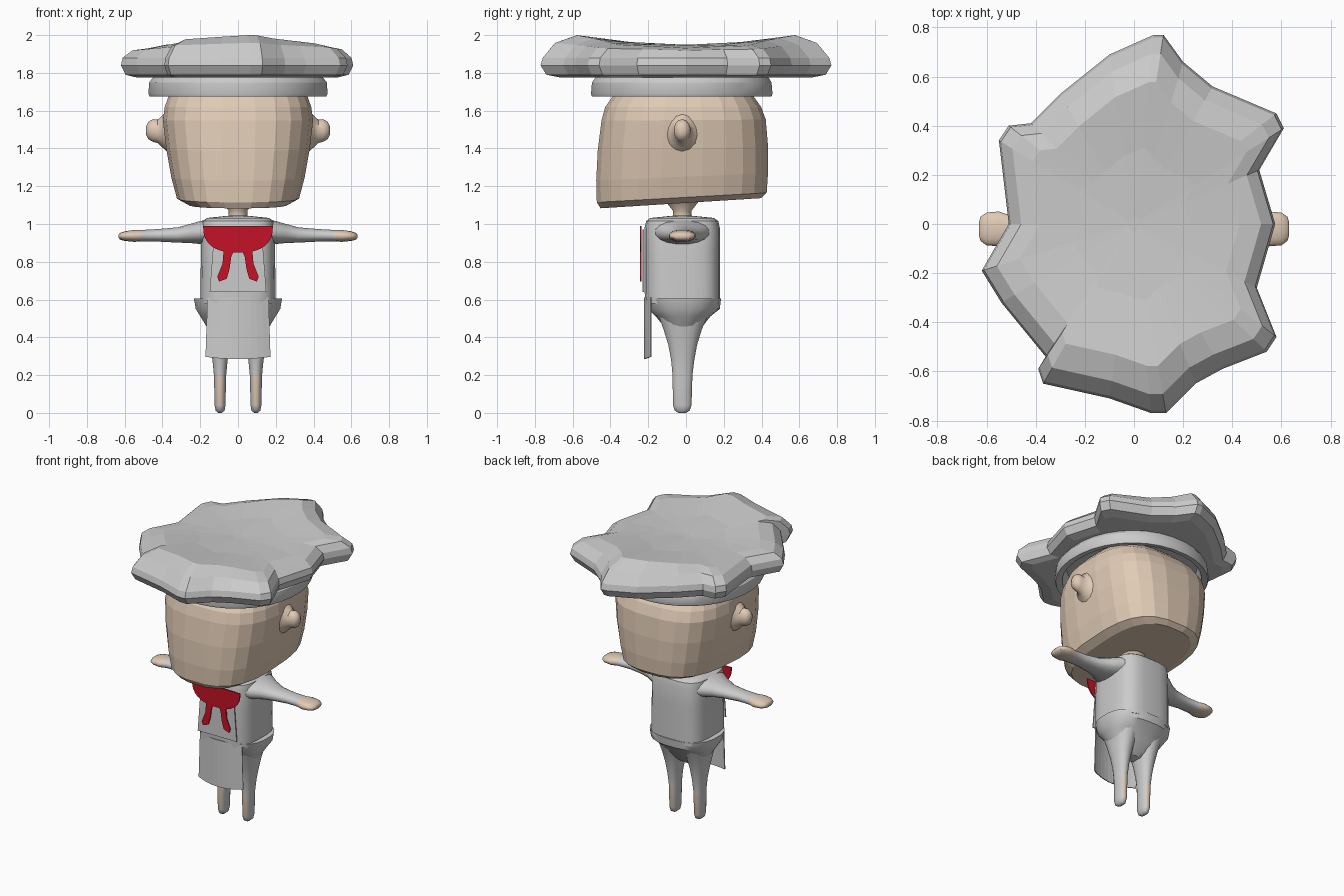
import bpy, bmesh, math
from math import cos, sin, pi

cube = bpy.data.objects.get("Cube")
if cube:
    bpy.data.objects.remove(cube, do_unlink=True)


def material(name, rgb):
    mat = bpy.data.materials.new(name)
    mat.use_nodes = True
    colour = (*rgb, 1)
    mat.diffuse_color = colour
    mat.node_tree.nodes["Principled BSDF"].inputs["Base Color"].default_value = colour
    return mat


cloth = material("cloth_white", (.6, .6, .6))
skin = material("skin", (.74, .59, .46))
red = material("scarf_red", (.56, .006, .02))


def power(value, exponent):
    return math.copysign(abs(value) ** exponent, value)


def oval(segments, squareness):
    """Unit superellipse; a squareness of 2 is a circle."""
    e = 2 / squareness
    angles = [2 * pi * (i + .5) / segments for i in range(segments)]
    return [(power(cos(a), e), power(sin(a), e)) for a in angles]


def finish(name, bm, mats, smooth=None):
    bmesh.ops.recalc_face_normals(bm, faces=bm.faces[:])
    mesh = bpy.data.meshes.new(name)
    bm.to_mesh(mesh)
    bm.free()
    obj = bpy.data.objects.new(name, mesh)
    bpy.context.collection.objects.link(obj)
    for mat in mats:
        mesh.materials.append(mat)
    if smooth:
        bpy.ops.object.select_all(action='DESELECT')
        obj.select_set(True)
        bpy.context.view_layer.objects.active = obj
        bpy.ops.object.shade_smooth_by_angle(angle=math.radians(smooth))
    return obj


def loft(name, rings, mats, smooth=None, closed=False):
    """Skin a list of equal point rings; closed joins last to first, else caps."""
    bm = bmesh.new()
    loops = [[bm.verts.new(p) for p in ring] for ring in rings]
    pairs = list(zip(loops, loops[1:]))
    if closed:
        pairs.append((loops[-1], loops[0]))
    else:
        bm.faces.new(loops[0])
        bm.faces.new(loops[-1])
    count = len(loops[0])
    for low, high in pairs:
        for i in range(count):
            j = (i + 1) % count
            bm.faces.new((low[i], low[j], high[j], high[i]))
    return finish(name, bm, mats, smooth)


def stack(profile, shape, cx=0, slant=0):
    """Horizontal rings from (z, half width, front y, back y)."""
    return [[(cx + u * rx, (y0 + y1) / 2 + v * (y1 - y0) / 2,
              z + slant * v * max(0, 1.6 - z)) for u, v in shape]
            for z, rx, y0, y1 in profile]


def limb(profile, side, shape, cy=-.02):
    """Rings along x from (x, z, half depth, half height)."""
    return [[(side * x, cy + u * ry, z + v * rz) for u, v in shape]
            for x, z, ry, rz in profile]


def plate(name, outline, y, mat, thick=.007):
    """Thin upright plate from an (x, z) outline."""
    front = [(x, y, z) for x, z in outline]
    back = [(x, y + thick, z) for x, z in outline]
    return loft(name, [front, back], [mat])


# Head: squarish, with the jaw lower at the front
loft("head", stack([
    (1.11, .27, -.455, .40), (1.14, .325, -.475, .43), (1.25, .355, -.478, .437),
    (1.4, .382, -.47, .437), (1.55, .4, -.45, .425), (1.62, .39, -.43, .4),
    (1.69, .365, -.38, .35), (1.76, .3, -.3, .27), (1.79, .15, -.15, .13)],
    oval(24, 2.8), slant=.055), [skin])

# Neck
loft("neck", stack([
    (1.02, .08, -.1, .06), (1.045, .05, -.07, .03), (1.07, .05, -.07, .03),
    (1.12, .09, -.11, .07)], oval(16, 2)), [skin], 40)

# Hat band: open ring around the head
loft("hat_band", stack([
    (1.675, .47, -.5, .455), (1.69, .477, -.505, .46), (1.75, .472, -.5, .455),
    (1.79, .44, -.47, .43), (1.79, .4, -.43, .39), (1.68, .43, -.46, .42)],
    oval(32, 2.1)), [cloth], 30, closed=True)

# Hat crown: irregular star outline, puffed rim, saddle-shaped top
crown = [(.12, .77), (.2, .66), (.32, .56), (.58, .45), (.61, .39), (.51, .22),
         (.575, 0), (.5, -.26), (.58, -.46), (.54, -.52), (.36, -.59),
         (.25, -.65), (.13, -.77), (.07, -.77), (-.1, -.71), (-.37, -.65),
         (-.39, -.59), (-.36, -.54), (-.54, -.32), (-.62, -.19), (-.51, 0),
         (-.55, .34), (-.51, .4), (-.42, .41), (-.3, .53), (-.1, .69), (.08, .77)]


def top_shape(x, y):
    return .15 * y * y - .1 * x * x


rings = []
for x_scale, z, lift in [(.55, 1.775, 0), (.86, 1.775, 0), (.96, 1.79, 0), (1, 1.84, 0),
                         (.985, 1.88, 0), (.9, 1.93, .4), (.75, 1.95, 1),
                         (.4, 1.95, 1), (.04, 1.95, 1)]:
    rings.append([(x * x_scale, y * x_scale,
                   z + lift * top_shape(x * x_scale, y * x_scale)) for x, y in crown])
loft("hat_crown", rings, [cloth])

# Torso
loft("torso", stack([
    (.58, .2, -.215, .18), (.64, .2, -.22, .18), (.85, .197, -.22, .18),
    (.98, .195, -.22, .18), (1.015, .19, -.212, .172), (1.032, .165, -.19, .15),
    (1.042, .07, -.09, .05)], oval(24, 3.5)), [cloth], 35)

# Hips with a flared waist
loft("hips", stack([
    (.605, .2, -.2, .17), (.605, .235, -.213, .187), (.55, .225, -.2, .18),
    (.51, .2, -.16, .13), (.46, .17, -.12, .09), (.41, .13, -.09, .05),
    (.38, .06, -.06, .02)], oval(24, 2.5)), [cloth], 40)

for side, label in ((1, "left"), (-1, "right")):
    # Legs: bare ankles at front and back
    leg = loft(label + "_leg", stack([
        (.52, .085, -.15, .12), (.44, .07, -.12, .085), (.36, .055, -.095, .06),
        (.28, .041, -.08, .045), (.2, .033, -.072, .035), (.04, .029, -.07, .03),
        (.012, .024, -.06, .02), (0, .01, -.04, 0)],
        oval(16, 2.2), side * .095), [cloth, skin], 40)
    for face in leg.data.polygons:
        if .03 < face.center.z < .2 and abs(face.normal.x) < .75:
            face.material_index = 1

    # Arms ending in flat mitten hands
    arm = loft(label + "_arm", limb([
        (.13, .96, .16, .066), (.2, .955, .135, .062), (.25, .95, .1, .052),
        (.32, .942, .07, .041), (.42, .94, .055, .034), (.51, .938, .058, .031),
        (.55, .937, .072, .032), (.6, .936, .068, .026), (.625, .935, .05, .018),
        (.632, .935, .025, .008)], side, oval(16, 2.2)), [cloth, skin], 40)
    for face in arm.data.polygons:
        if abs(face.center.x) > .52:
            face.material_index = 1

    # Ears blended into the head
    loft(label + "_ear", limb([
        (.36, 1.49, .12, .12), (.4, 1.49, .065, .085), (.425, 1.49, .045, .062),
        (.45, 1.495, .045, .06), (.475, 1.495, .035, .046), (.487, 1.495, .015, .02)],
        side, oval(14, 2)), [skin], 40)

    # Scarf tails
    tail = [(.015, .87), (.075, .87), (.082, .79), (.11, .72), (.1, .695),
            (.06, .71), (.045, .76), (.035, .83)]
    plate(label + "_scarf_tail", [(side * x, z) for x, z in tail], -.243, red)

# Apron bib and the scarf over it
plate("apron_bib", [(-.15, .64), (.15, .64), (.125, .97), (-.125, .97)], -.23, cloth)
arc = [(.185 * power(cos(a), .8), .99 - .142 * sin(a) ** .8)
       for a in [max(0, pi * i / 16) for i in range(16)]] + [(-.185, .99)]
plate("scarf", arc, -.243, red)

# Apron skirt: curved hanging cloth
columns = [i / 5 for i in range(-5, 6)]
bm = bmesh.new()
rows = []
for z, half in ((.61, .162), (.45, .167), (.285, .172)):
    rows.append([bm.verts.new((half * u, -.223 + .035 * u * u,
                               z + .012 * u * u * (z < .3))) for u in columns])
for upper, lower in zip(rows, rows[1:]):
    for i in range(len(columns) - 1):
        bm.faces.new((upper[i], lower[i], lower[i + 1], upper[i + 1]))
skirt = finish("apron_skirt", bm, [cloth])
solid = skirt.modifiers.new("thickness", 'SOLIDIFY')
solid.thickness = .006
